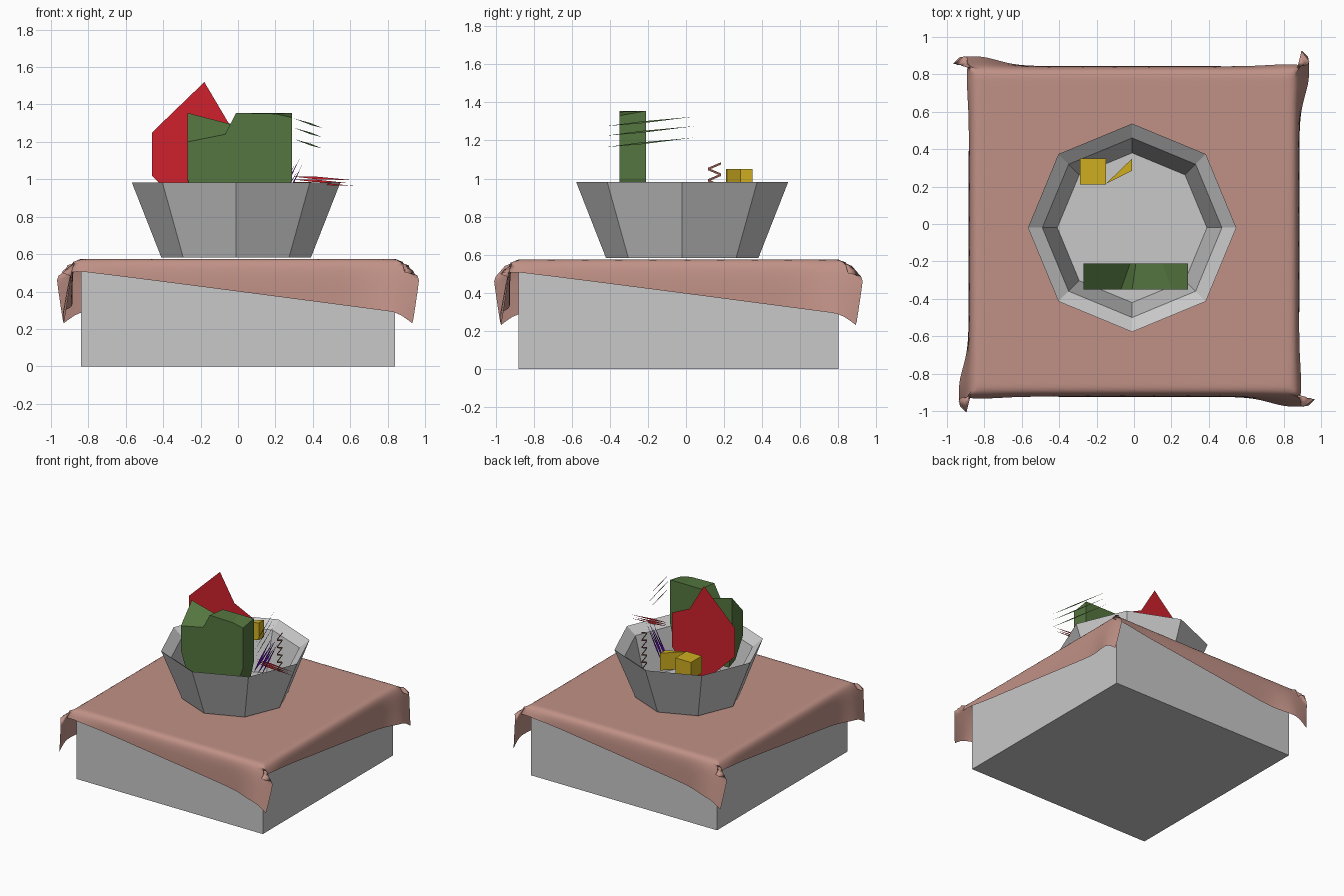
import bpy, bmesh, math
from mathutils import Vector

if "Cube" in bpy.data.objects:
    bpy.data.objects.remove(bpy.data.objects["Cube"])


def material(name, rgb):
    m = bpy.data.materials.new(name)
    m.diffuse_color = (*rgb, 1)
    m.use_nodes = True
    m.node_tree.nodes["Principled BSDF"].inputs["Base Color"].default_value = m.diffuse_color
    return m


GREY = material("grey", (0.58, 0.58, 0.58))
PINK = material("dusty pink", (0.53, 0.285, 0.24))
RED = material("red", (0.62, 0.015, 0.025))
GREEN = material("leaf green", (0.09, 0.18, 0.05))
YELLOW = material("yellow", (0.62, 0.42, 0.015))
PURPLE = material("purple", (0.08, 0.002, 0.30))
BROWN = material("brown", (0.27, 0.09, 0.07))


def make(name, verts, faces, mat, fix=True):
    me = bpy.data.meshes.new(name)
    me.from_pydata(verts, [], faces)
    if fix:
        bm = bmesh.new()
        bm.from_mesh(me)
        bmesh.ops.recalc_face_normals(bm, faces=bm.faces)
        bm.to_mesh(me)
        bm.free()
    me.materials.append(mat)
    ob = bpy.data.objects.new(name, me)
    bpy.context.collection.objects.link(ob)
    return ob


def loft(name, a, b, mat):
    """Closed solid between two loops with the same number of points."""
    n = len(a)
    faces = [tuple(range(n)), tuple(range(2 * n - 1, n - 1, -1))]
    faces += [(i, (i + 1) % n, n + (i + 1) % n, n + i) for i in range(n)]
    return make(name, a + b, faces, mat)


def prism(name, outline, z0, z1, mat):
    return loft(name, [(x, y, z0) for x, y in outline], [(x, y, z1) for x, y in outline], mat)


def slivers(name, lines, width, mat):
    """Thin upright strips, tapering to a point."""
    verts, faces = [], []
    for a, b in lines:
        a, b = Vector(a), Vector(b)
        d = b - a
        flat = Vector((d.x, d.y, 0)).normalized()
        side = Vector((-flat.x * d.z, -flat.y * d.z, Vector((d.x, d.y)).length)).normalized() * width / 2
        mid = a + d * 0.4
        k = len(verts)
        verts += [a, mid - side, b, mid + side]
        faces.append((k, k + 1, k + 2, k + 3))
    return make(name, verts, faces, mat, False)


# Table block
HALF, CY, TOP = 0.84, -0.04, 0.575
prism("table_block", [(sx * HALF, CY + sy * HALF) for sx, sy in ((-1, -1), (1, -1), (1, 1), (-1, 1))],
      0, 0.56, GREY)

# Tablecloth: a slightly turned square sheet folded over the block edges
N, L, TURN = 90, 1.045, math.radians(-7.5)


def drape(u, v):
    px = u * math.cos(TURN) - v * math.sin(TURN)
    py = u * math.sin(TURN) + v * math.cos(TURN)
    sx, sy = math.copysign(1, px), math.copysign(1, py)
    dx, dy = max(abs(px) - HALF, 0), max(abs(py) - HALF, 0)
    big, small = max(dx, dy), min(dx, dy)
    out = 0.045 * (1 - math.exp(-big / 0.045))
    drop = big - out * 0.8
    # cloth flares away from the block near its corners
    gap = min(abs(abs(px) - HALF), 9) if dy > dx else min(abs(abs(py) - HALF), 9)
    out += 0.18 * drop * math.exp(-(gap / 0.16) ** 2)
    drop *= 1 + 0.9 * min(small / 0.08, 1) * 0.3
    puff = small * 1.3 + (0.02 * min(small / 0.02, 1))
    ox, oy = (out, puff) if dx >= dy else (puff, out)
    if big == 0:
        ox = oy = 0
    x = sx * (min(abs(px), HALF) + ox)
    y = sy * (min(abs(py), HALF) + oy)
    return (x, y + CY, TOP - drop)


verts = [drape(-L + 2 * L * i / N, -L + 2 * L * j / N) for j in range(N + 1) for i in range(N + 1)]
W = N + 1
faces = [(j * W + i, j * W + i + 1, (j + 1) * W + i + 1, (j + 1) * W + i)
         for j in range(N) for i in range(N)]
cloth = make("tablecloth", verts, faces, PINK, False)
for p in cloth.data.polygons:
    p.use_smooth = True
relax = cloth.modifiers.new("relax", 'SMOOTH')
relax.factor, relax.iterations = 0.5, 2

# Eight-sided bowl: outer wall, bevelled rim, inner wall, floor
rings = [(0.40, 0.582), (0.557, 0.982), (0.48, 0.925), (0.40, 0.605)]
verts = [(-0.01 + r * math.cos(k * math.pi / 4), -0.02 + r * math.sin(k * math.pi / 4), z)
         for r, z in rings for k in range(8)]
faces = [(r * 8 + k, r * 8 + (k + 1) % 8, r * 8 + 8 + (k + 1) % 8, r * 8 + 8 + k)
         for r in range(3) for k in range(8)]
faces += [tuple(range(7, -1, -1)), tuple(range(24, 32))]
make("bowl", verts, faces, GREY)

# Leafy block: uneven front and back outlines joined together
front = [(-.20, .78), (-.27, 1.0), (-.27, 1.20), (-.07, 1.24), (-.01, 1.355), (.20, 1.35), (.29, 1.33), (.29, 1.0), (.2, .78)]
back = [(-.24, .78), (-.27, 1.0), (-.27, 1.355), (-.02, 1.29), (.01, 1.355), (.15, 1.355), (.29, 1.355), (.29, 1.0), (.24, .78)]
loft("leaf_block", [(x, -0.35, z) for x, z in front], [(x, -0.21, z) for x, z in back], GREEN)

# Flat red slice
slice_outline = [(-.46, 1.25), (-.18, 1.52), (-.05, 1.30), (.11, 1.225), (.11, .95), (-.08, .72), (-.24, .80), (-.46, 1.02)]
make("red_slice", [(x, 0.025, z) for x, z in slice_outline], [tuple(range(8))], RED, False)

# Yellow cube and wedge
prism("yellow_cube", [(-.29, .21), (-.15, .21), (-.15, .35), (-.29, .35)], 0.91, 1.05, YELLOW)
prism("yellow_wedge", [(-.15, .215), (-.01, .285), (-.01, .35)], 0.91, 1.05, YELLOW)

# Thin shreds
slivers("purple_shreds", [((.12 + .018 * i, .02, .77 + .03 * (i % 2)), (.29 + .013 * i, .02, 1.11 - .035 * (i % 3)))
                          for i in range(5)], 0.014, PURPLE)
slivers("red_shreds", [((.29, -.18, 1.015 - .015 * i), (.62 - .03 * (i % 2), -.18, .995 - .015 * i))
                       for i in range(3)], 0.014, RED)
slivers("green_shreds", [((.45, -.42, z), (.30, .045, z + .05)) for z in (1.275, 1.225, 1.165)], 0.01, GREEN)

# Brown crumpled shred, a zigzag strip
zig = [(0.15 + 0.035 * (-1) ** i, 1.08 - 0.03 * i) for i in range(11)]
verts = [(0.27, y, z + s) for y, z in zig for s in (-.006, .006)]
make("brown_shred", verts, [(2 * i, 2 * i + 2, 2 * i + 3, 2 * i + 1) for i in range(10)], BROWN, False)
